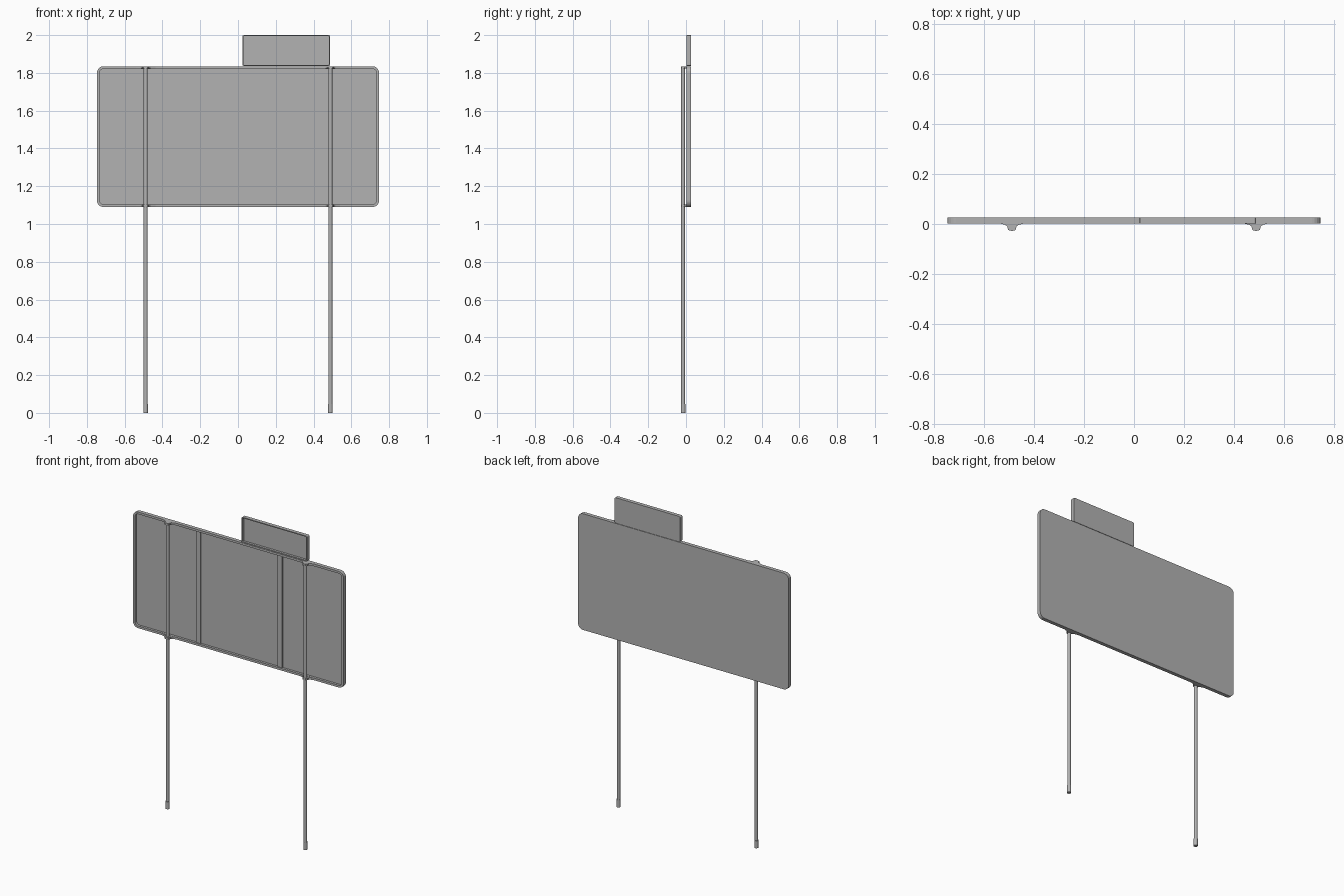
import bpy, bmesh, math

cube = bpy.data.objects.get("Cube")
if cube:
    bpy.data.objects.remove(cube, do_unlink=True)

grey = bpy.data.materials.new("plain grey")
grey.use_nodes = True
colour = (0.45, 0.45, 0.45, 1)
grey.diffuse_color = colour
grey.node_tree.nodes["Principled BSDF"].inputs["Base Color"].default_value = colour


def finish(name, bm, smooth=False):
    bmesh.ops.recalc_face_normals(bm, faces=bm.faces)
    mesh = bpy.data.meshes.new(name)
    bm.to_mesh(mesh)
    bm.free()
    mesh.materials.append(grey)
    obj = bpy.data.objects.new(name, mesh)
    bpy.context.collection.objects.link(obj)
    if smooth:
        bpy.ops.object.select_all(action='DESELECT')
        obj.select_set(True)
        bpy.context.view_layer.objects.active = obj
        bpy.ops.object.shade_smooth_by_angle(angle=math.radians(40))
    return obj


def rounded_outline(x0, x1, z0, z1, radius, steps=5):
    """Corner arcs of a rounded rectangle, counter-clockwise."""
    points = []
    corners = [(x1, z1, -1, -1), (x0, z1, 1, -1), (x0, z0, 1, 1), (x1, z0, -1, 1)]
    for i, (x, z, sx, sz) in enumerate(corners):
        for k in range(steps + 1):
            a = math.pi / 2 * (i + k / steps)
            points.append((x + sx * radius + radius * math.cos(a),
                           z + sz * radius + radius * math.sin(a)))
    return points


def tray(name, x0, x1, z0, z1, radius, rim, front, back, depth):
    """Sign plate with a raised rim around a recessed front face."""
    bm = bmesh.new()

    def loop(inset, y):
        pts = rounded_outline(x0 + inset, x1 - inset, z0 + inset, z1 - inset,
                              max(radius - inset, 0.003))
        return [bm.verts.new((x, y, z)) for x, z in pts]

    loops = [loop(0, back), loop(0, front), loop(rim, front), loop(rim, front + depth)]
    n = len(loops[0])
    for a, b in zip(loops, loops[1:]):
        for i in range(n):
            j = (i + 1) % n
            bm.faces.new((a[i], a[j], b[j], b[i]))
    bm.faces.new(loops[0])
    bm.faces.new(loops[-1])
    return finish(name, bm)


def prism(name, outline, z0, z1, smooth=False):
    """Plan outline extruded upwards."""
    bm = bmesh.new()
    face = bm.faces.new([bm.verts.new((x, y, z0)) for x, y in outline])
    top = bmesh.ops.extrude_face_region(bm, geom=[face])["geom"]
    verts = [v for v in top if isinstance(v, bmesh.types.BMVert)]
    bmesh.ops.translate(bm, verts=verts, vec=(0, 0, z1 - z0))
    return finish(name, bm, smooth)


def circle(x, y, radius, sides=16):
    return [(x + radius * math.cos(math.tau * i / sides),
             y + radius * math.sin(math.tau * i / sides)) for i in range(sides)]


# Plates
tray("main_panel", -0.747, 0.747, 1.09, 1.835, 0.035, 0.014, 0.003, 0.027, 0.015)
tray("upper_panel", 0.023, 0.488, 1.837, 2.0, 0.008, 0.006, 0.003, 0.027, 0.015)

# Half of the clamp plan, mirrored about the post axis
half_clamp = [(0.010, -0.027), (0.015, -0.023), (0.019, -0.009), (0.028, -0.003), (0.056, 0.004)]

for side, s in (("right", -1), ("left", 1)):
    x = 0.489 * s
    # Post with its foot sleeve
    prism(side + "_post", circle(x, -0.015, 0.0105), 0.0, 1.83, True)
    prism(side + "_foot", circle(x, -0.015, 0.0125), 0.0, 0.048, True)
    # Clamps on the top and bottom rims
    plan = [(x + a, y) for a, y in half_clamp] + [(x - a, y) for a, y in reversed(half_clamp)]
    for place, z in (("lower", 1.09), ("upper", 1.822)):
        prism(side + "_" + place + "_clamp", plan, z, z + 0.013)
    # Flat stiffening strip on the recessed face
    rib = 0.29 * s
    prism(side + "_rib", [(rib - 0.016, 0.011), (rib + 0.016, 0.011),
                          (rib + 0.016, 0.019), (rib - 0.016, 0.019)], 1.104, 1.821)
